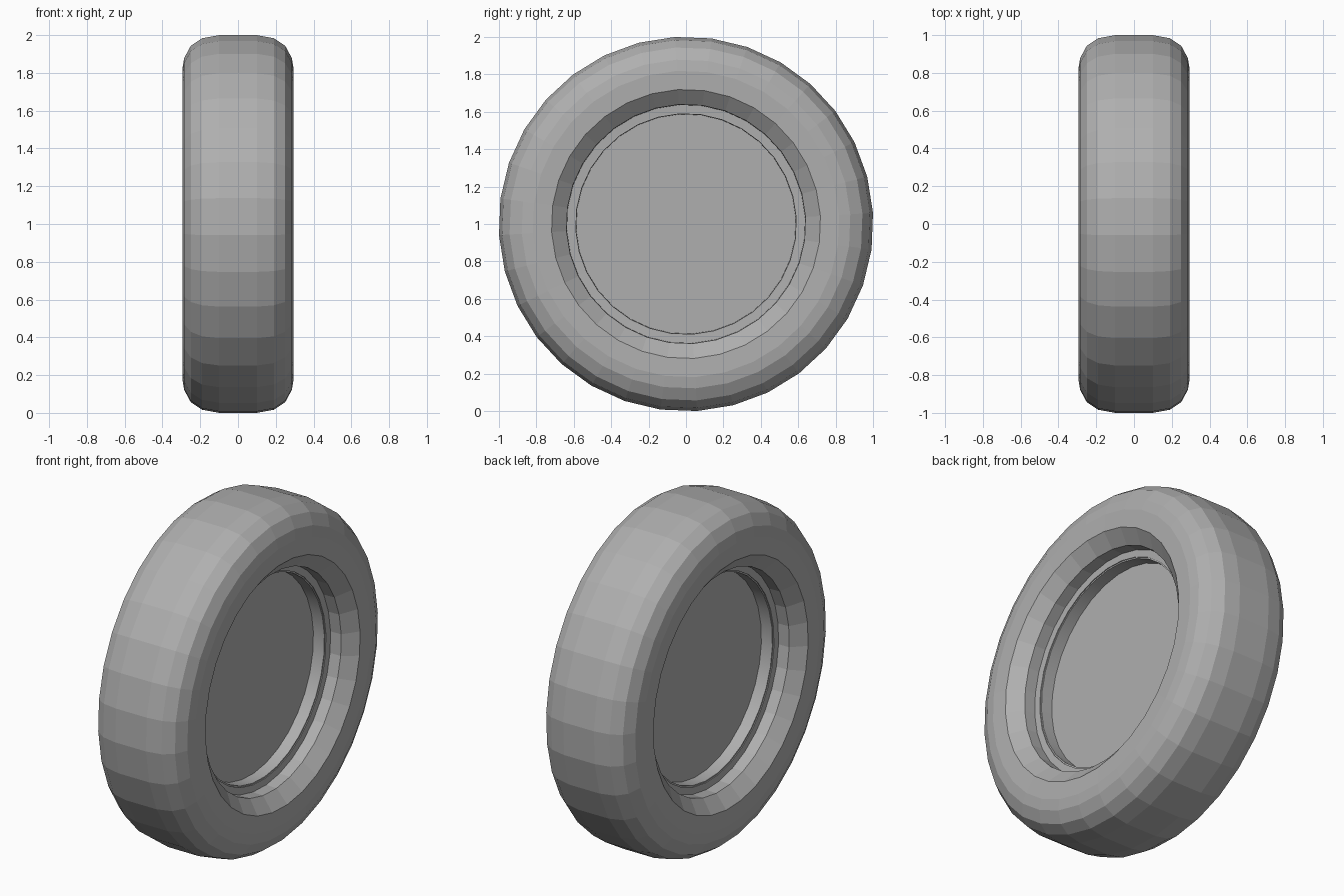
import bpy, bmesh
from math import sin, cos, radians, pi

if "Cube" in bpy.data.objects:
    bpy.data.objects.remove(bpy.data.objects["Cube"])

# Mid grey shared by both parts
grey = bpy.data.materials.new("mid_grey")
grey.diffuse_color = (0.43, 0.43, 0.43, 1)
grey.use_nodes = True
grey.node_tree.nodes["Principled BSDF"].inputs["Base Color"].default_value = grey.diffuse_color


def revolve(name, half, segs, start, smooth=False, capped=False):
    """Mirror an (x, radius) half profile and revolve it about the x axis."""
    prof = half + [(-x, r) for x, r in reversed(half)]
    bm = bmesh.new()
    rings = []
    for k in range(segs):
        a = start + 2 * pi * k / segs
        rings.append([bm.verts.new((x, -r * cos(a), 1 + r * sin(a))) for x, r in prof])
    n = len(prof)
    for k in range(segs):
        a, b = rings[k], rings[(k + 1) % segs]
        for i in range(n - 1 if capped else n):
            j = (i + 1) % n
            bm.faces.new((a[i], a[j], b[j], b[i]))
    if capped:
        bm.faces.new([r[0] for r in rings])
        bm.faces.new([r[-1] for r in rings])
    bmesh.ops.recalc_face_normals(bm, faces=bm.faces)
    me = bpy.data.meshes.new(name)
    bm.to_mesh(me)
    bm.free()
    me.materials.append(grey)
    ob = bpy.data.objects.new(name, me)
    bpy.context.collection.objects.link(ob)
    if smooth:
        bpy.ops.object.select_all(action='DESELECT')
        bpy.context.view_layer.objects.active = ob
        ob.select_set(True)
        bpy.ops.object.shade_smooth_by_angle(angle=radians(30))
    return ob


# Tyre: inner flange, barrel, bevelled lip, flat sidewall, rounded shoulder, tread
revolve("tyre", [(0.155, 0.598), (0.157, 0.638), (0.225, 0.64), (0.292, 0.72),
                 (0.295, 0.82), (0.285, 0.88), (0.25, 0.945), (0.19, 0.985),
                 (0.10, 1.0015)],
        32, radians(-3.4))

# Wheel: recessed disc on both sides with a thin rim wall
revolve("wheel_disc", [(0.08, 0.588), (0.15, 0.59), (0.15, 0.598)],
        32, radians(-3.4), smooth=True, capped=True)
